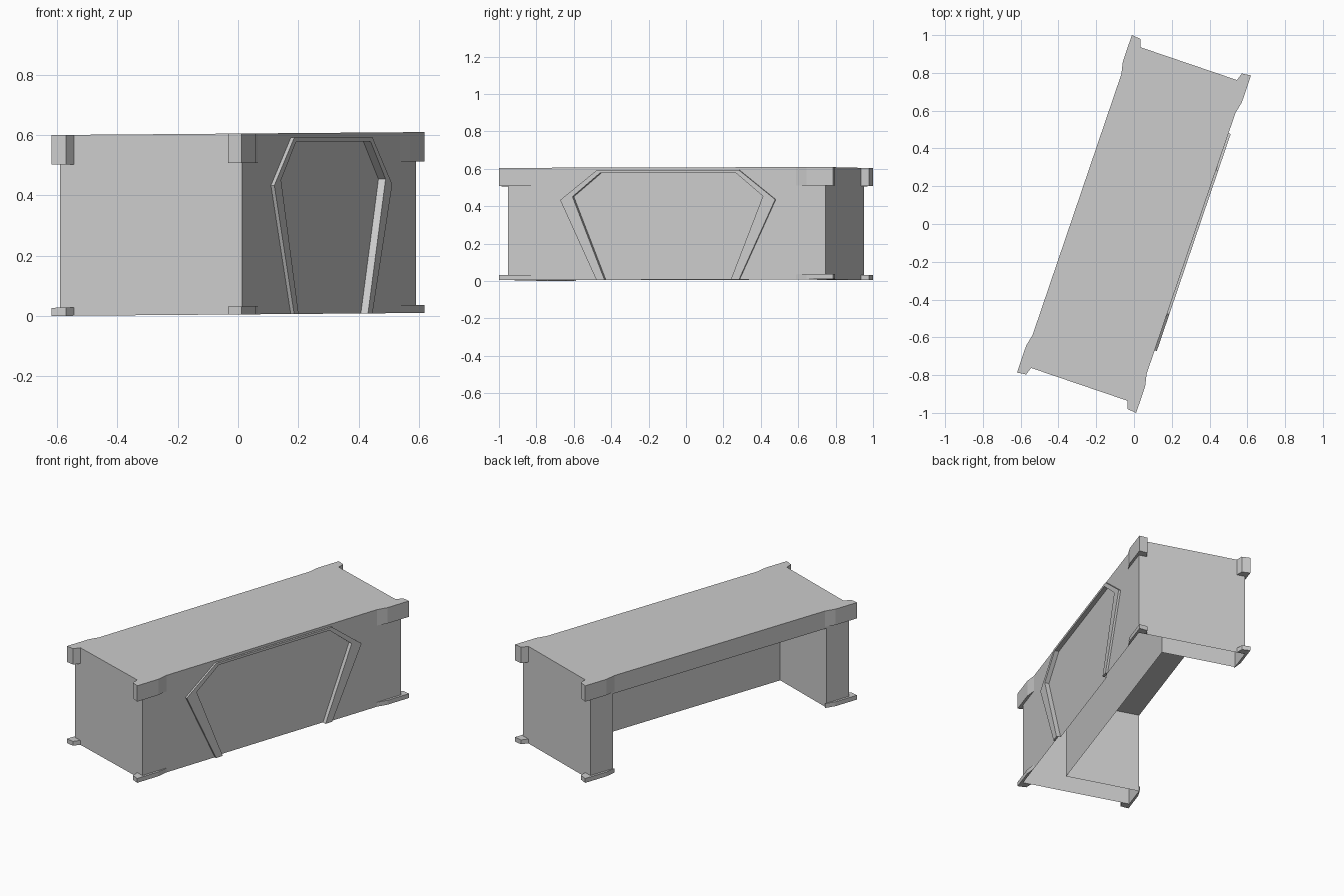
import bpy, bmesh
from math import sin, cos, radians
from mathutils import Vector

if "Cube" in bpy.data.objects:
    bpy.data.objects.remove(bpy.data.objects["Cube"])

A = radians(18.8)                  # the desk stands turned about z
H = 0.60                           # overall height
U, V = 0.897, 0.319                # body half length and half width
KU, KV, KZ = 0.742, 0.12, 0.49     # knee space half width, depth, height
RECESS, FACE = 0.306, 0.331        # panel depth and frame front


def place(u, v, z):
    """Desk space (u along, v outward to the panel side, z up) to world."""
    x = u * sin(A) + v * cos(A)
    y = u * cos(A) - v * sin(A)
    return Vector((x, y, z + 0.005 + 0.008 * x))


def mesh(name, faces):
    """Object from faces given as lists of desk-space points."""
    bm = bmesh.new()
    for f in faces:
        bm.faces.new([bm.verts.new(place(*p)) for p in f])
    bmesh.ops.remove_doubles(bm, verts=bm.verts, dist=1e-5)
    bmesh.ops.recalc_face_normals(bm, faces=bm.faces)
    me = bpy.data.meshes.new(name)
    bm.to_mesh(me)
    bm.free()
    ob = bpy.data.objects.new(name, me)
    bpy.context.collection.objects.link(ob)
    return ob


def walls(a, b, closed=True):
    """Quads joining two matching outlines."""
    n = len(a)
    return [(a[i], a[(i + 1) % n], b[(i + 1) % n], b[i])
            for i in range(n if closed else n - 1)]


def at_v(outline, v):
    return [(u, v, z) for u, z in outline]


def at_z(outline, z):
    return [(u, v, z) for u, v in outline]


def both(half):
    """Mirror a half outline along the desk."""
    return half + [(-u, z) for u, z in reversed(half)]


SHIFT = 0.009
outer = [(u + SHIFT, z) for u, z in both([(0.403, 0), (0.607, 0.427), (0.402, 0.585)])]
inner = [(u + SHIFT, z) for u, z in both([(0.357, 0), (0.538, 0.445), (0.384, 0.57)])]

# Body shell, open underneath: top, ends, front around the recess, back around
# the knee space, then the knee space itself
front = [(-U, 0), (-U, H), (U, H), (U, 0)] + inner
knee = [(KU, 0), (KU, KZ), (-KU, KZ), (-KU, 0)]
back = [(-U, 0), (-U, H), (U, H), (U, 0)] + knee
shell = [(-U, 0), (-U, H), (U, H), (U, 0)]
mesh("desk_body",
     walls(at_v(shell, -V), at_v(shell, V), closed=False)
     + [at_v(front, V), at_v(back, -V)]
     + walls(at_v(knee, -V), at_v(knee, KV), closed=False)
     + [at_v(knee, KV)])

# Recessed front panel with its side walls
mesh("front_panel",
     [at_v(inner, RECESS)] + walls(at_v(inner, RECESS), at_v(inner, V), closed=False))

# Raised frame around the panel
ring = outer + list(reversed(inner))
mesh("front_frame", [at_v(ring, FACE)] + walls(at_v(ring, V), at_v(ring, FACE)))

# Corner guards at the top and feet at the bottom, mirrored to four corners
guard = [(U, V), (0.73, V), (0.795, 0.333),
         (0.944, 0.333), (0.938, 0.284), (U, 0.27)]
for su in (-1, 1):
    for sv in (-1, 1):
        outline = [(su * u, sv * v) for u, v in guard]
        for name, z0, z1 in (("corner_guard", H - 0.098, H),
                             ("corner_foot", 0, 0.027)):
            a, b = at_z(outline, z0), at_z(outline, z1)
            mesh(name, [a, b] + walls(a, b))
